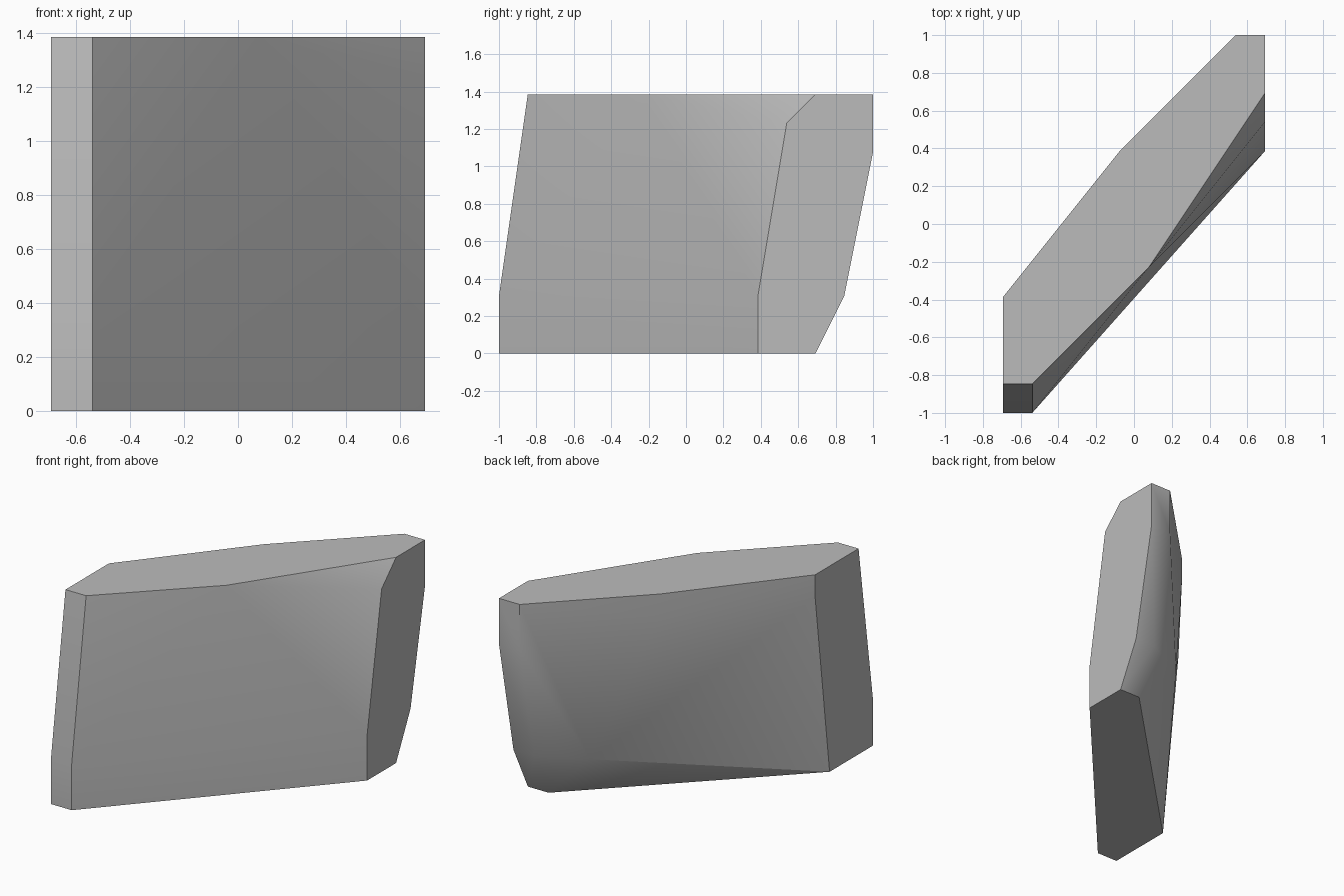
import bpy
import bmesh
import math
from mathutils import Vector

# Remove the default cube only
default_cube = bpy.data.objects.get("Cube")
if default_cube:
    bpy.data.objects.remove(default_cube, do_unlink=True)

# The slab is laid out on a grid of cells, then centred and scaled
WIDTH, DEPTH, HEIGHT = 9, 13, 9
CELL = 2 / DEPTH


def place(x, y, z):
    return Vector((x - WIDTH / 2, y - DEPTH / 2, z)) * CELL


def make_material(name, rgb):
    material = bpy.data.materials.new(name)
    material.use_nodes = True
    colour = (*rgb, 1.0)
    material.diffuse_color = colour
    shader = next(n for n in material.node_tree.nodes if n.type == "BSDF_PRINCIPLED")
    shader.inputs["Base Color"].default_value = colour
    return material


# Flat outlines that bound the slab
top_outline = [(0, 4), (4, 9), (8, 13), (9, 13), (9, 11), (5, 5), (1, 1), (0, 1)]
bottom_outline = [(9, 9), (9, 11), (8, 11), (0, 3), (0, 0), (1, 0)]
right_end_bends = [(9, 2), (10, 8), (13, 7), (12, 2)]
front_strip_bends = [(0, 0, 2), (1, 0, 2)]
back_bends = [(8, 13, 7), (8, 12, 2), (6, 11, 2), (4, 9, 8), (0, 4, 8)]

corners = [(x, y, HEIGHT) for x, y in top_outline]
corners += [(x, y, 0) for x, y in bottom_outline]
corners += [(WIDTH, y, z) for y, z in right_end_bends]
corners += front_strip_bends + back_bends

# Wrap the corners in one convex skin and merge its coplanar faces
bm = bmesh.new()
for corner in corners:
    bm.verts.new(place(*corner))
hull = bmesh.ops.convex_hull(bm, input=bm.verts[:])
loose = [v for v in bm.verts if not v.link_faces]
bmesh.ops.delete(bm, geom=loose, context="VERTS")
bmesh.ops.dissolve_limit(bm, angle_limit=math.radians(0.5),
                         verts=bm.verts[:], edges=bm.edges[:])
bmesh.ops.recalc_face_normals(bm, faces=bm.faces[:])

mesh = bpy.data.meshes.new("slanted_slab")
bm.to_mesh(mesh)
bm.free()
mesh.materials.append(make_material("plain grey", (0.5, 0.5, 0.5)))

slab = bpy.data.objects.new("slanted_slab", mesh)
bpy.context.scene.collection.objects.link(slab)

# Soft shading across shallow bends, crisp edges elsewhere
bpy.ops.object.select_all(action="DESELECT")
slab.select_set(True)
bpy.context.view_layer.objects.active = slab
bpy.ops.object.shade_smooth_by_angle(angle=math.radians(30))
